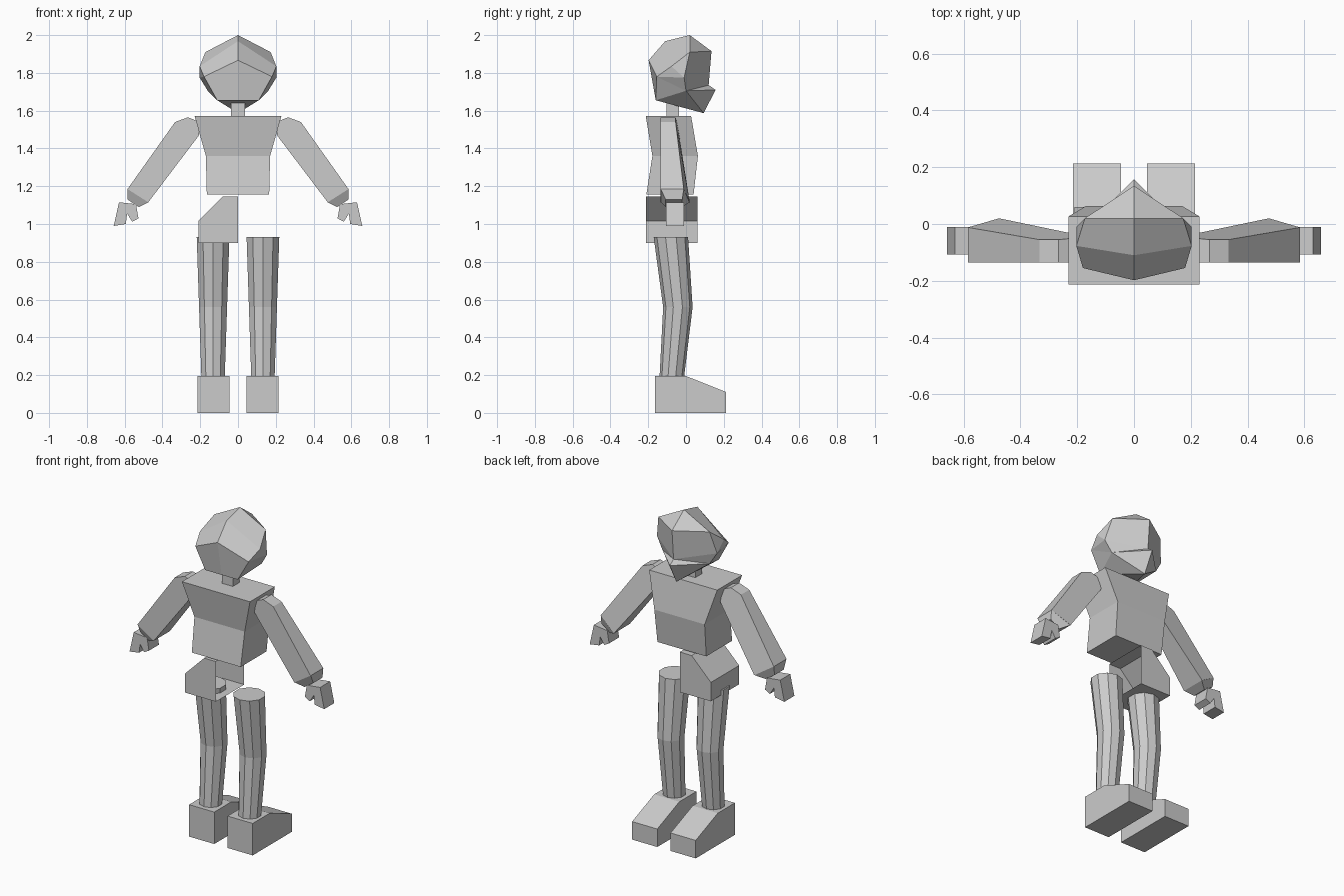
import bpy, bmesh
from math import sin, cos, tau

if "Cube" in bpy.data.objects:
    bpy.data.objects.remove(bpy.data.objects["Cube"])


def make(name, verts, faces, mirror=False):
    """Mesh object from points and faces, optionally mirrored across x = 0."""
    me = bpy.data.meshes.new(name)
    bm = bmesh.new()
    vs = [bm.verts.new(v) for v in verts]
    for f in faces:
        bm.faces.new([vs[i] for i in f])
    bmesh.ops.recalc_face_normals(bm, faces=bm.faces)
    bm.to_mesh(me)
    bm.free()
    ob = bpy.data.objects.new(name, me)
    bpy.context.collection.objects.link(ob)
    if mirror:
        ob.modifiers.new("Mirror", 'MIRROR')  # mirrors across x by default
    return ob


def loft(name, rings, mirror=False, skip=()):
    """Join equal-length rings with quads and cap the ends."""
    n = len(rings[0])
    verts = [p for r in rings for p in r]
    faces = [(k * n + i, k * n + (i + 1) % n, (k + 1) * n + (i + 1) % n, (k + 1) * n + i)
             for k in range(len(rings) - 1) for i in range(n) if i not in skip]
    faces += [tuple(range(n)), tuple(range(len(verts) - n, len(verts)))]
    return make(name, verts, faces, mirror)


def rect(x0, x1, y0, y1, z):
    return [(x0, y0, z), (x1, y0, z), (x1, y1, z), (x0, y1, z)]


def oval(x, y, z, r, n=10):
    return [(x + r * sin(tau * i / n), y + r * cos(tau * i / n), z) for i in range(n)]


# Torso and neck
loft("torso", [rect(-.165, .165, -.21, .04, 1.155),
               rect(-.17, .17, -.178, .063, 1.36),
               rect(-.23, .23, -.213, .027, 1.572)])
loft("neck", [rect(-.037, .037, -.103, -.037, 1.56), rect(-.037, .037, -.103, -.037, 1.66)])

# Pelvis: one half only, open at the centre
hip = [(0, 1.145), (-.08, 1.145), (-.21, 1.015), (-.21, .90), (0, .90)]
loft("pelvis", [[(x, y, z) for x, z in hip] for y in (-.213, .06)], skip=(4,))

# Legs with a bend at the knee
loft("legs", [oval(.132, -.075, .19, .065), oval(.132, -.043, .56, .078),
              oval(.132, -.08, .93, .091)], mirror=True)

# Wedge feet
foot = [(-.165, 0), (.213, 0), (.213, .11), (0, .195), (-.165, .195)]
loft("feet", [[(x, y, z) for y, z in foot] for x in (.045, .215)], mirror=True)

# Arms: flat back, front flaring towards the wrist
arm = [(.206, 1.47, -.036), (.215, 1.545, -.05), (.265, 1.565, -.055), (.333, 1.54, -.055),
       (.585, 1.185, -.012), (.475, 1.115, .02)]
loft("arms", [[(x, -.135, z) for x, z, y in arm], [(x, y, z) for x, z, y in arm]], mirror=True)

# Tapered wrists
loft("wrists", [[(.475, -.133, 1.115), (.585, -.133, 1.185), (.585, -.012, 1.185), (.475, .018, 1.115)],
                [(.525, -.108, 1.09), (.585, -.108, 1.13), (.585, -.02, 1.13), (.525, -.02, 1.09)]],
     mirror=True)

# Notched hands
hand = [(.54, 1.105), (.63, 1.115), (.658, .99), (.594, 1.0), (.587, 1.055),
        (.56, 1.012), (.527, 1.03)]
loft("hands", [[(x, y, z) for x, z in hand] for y in (-.107, -.01)], mirror=True)

# Head: faceted half, mirrored
P = {"crown": (0, .02, 2.0), "upper_back": (0, -.11, 1.968), "back": (0, -.198, 1.867),
     "nape": (0, -.16, 1.655), "brow": (0, .135, 1.915), "mouth": (0, .12, 1.735),
     "jaw_tip": (0, .157, 1.71), "chin": (0, .093, 1.587),
     "temple": (.173, .02, 1.91), "side": (.203, -.077, 1.835), "rear": (.18, -.155, 1.78),
     "cheek": (.203, -.01, 1.775), "jaw": (.16, 0, 1.705), "rear_low": (.11, -.16, 1.655)}
F = ["crown temple side upper_back", "upper_back side rear back", "crown brow temple",
     "temple cheek side", "side cheek rear", "rear cheek jaw", "rear jaw rear_low",
     "back rear rear_low nape", "temple brow mouth cheek", "cheek mouth jaw",
     "jaw mouth jaw_tip", "jaw jaw_tip chin", "jaw chin rear_low", "rear_low chin nape"]
keys = list(P)
make("head", list(P.values()), [[keys.index(k) for k in f.split()] for f in F], mirror=True)
